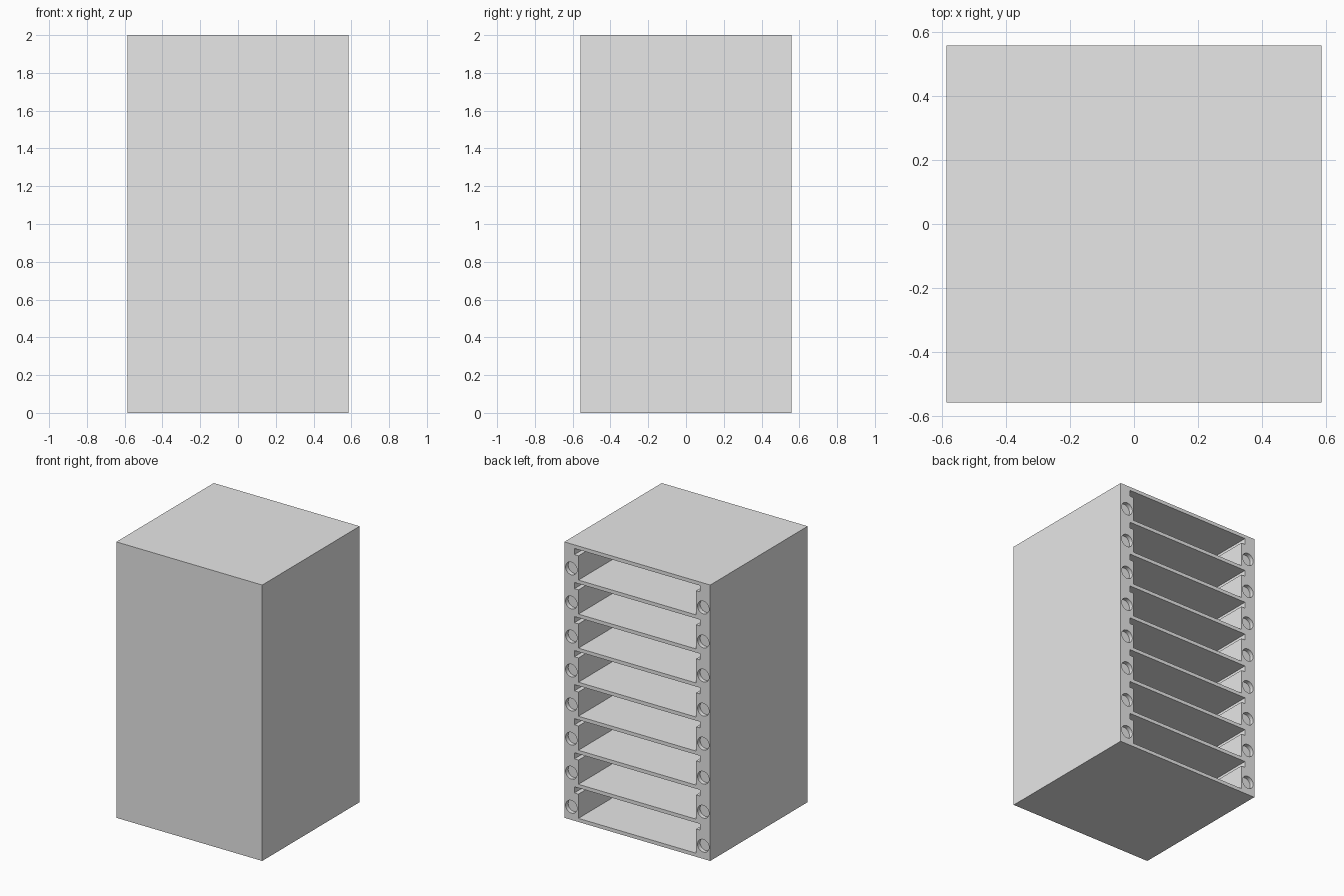
import bpy
import bmesh
from mathutils import Matrix, Vector

default = bpy.data.objects.get("Cube")
if default:
    bpy.data.objects.remove(default, do_unlink=True)

WIDTH, DEPTH, HEIGHT = 1.17, 1.116, 2.0
ROWS = 8
WALL = 0.026                       # shelves, floor, roof and front panel
PITCH = (HEIGHT - WALL) / ROWS
SLOT_HALF, RAIL_HALF = 0.472, 0.504
RAIL_HEIGHT = 0.045
HOLE_X, HOLE_Z, HOLE_RADIUS, HOLE_DEPTH = 0.529, 0.095, 0.046, 0.03
BACK, OVERSHOOT = DEPTH / 2, 0.05

grey = bpy.data.materials.new("light_grey")
grey.use_nodes = True
grey.diffuse_color = (0.8, 0.8, 0.8, 1)
grey.node_tree.nodes["Principled BSDF"].inputs["Base Color"].default_value = (0.8, 0.8, 0.8, 1)


def make_object(name, bm):
    bmesh.ops.recalc_face_normals(bm, faces=bm.faces[:])
    mesh = bpy.data.meshes.new(name)
    bm.to_mesh(mesh)
    bm.free()
    mesh.materials.append(grey)
    obj = bpy.data.objects.new(name, mesh)
    bpy.context.scene.collection.objects.link(obj)
    return obj


def add_slot(bm, bottom):
    """T-shaped drawer bay, running from the back to the front panel."""
    top = bottom + PITCH - WALL
    ledge = top - RAIL_HEIGHT
    half = [(SLOT_HALF, bottom), (SLOT_HALF, ledge), (RAIL_HALF, ledge), (RAIL_HALF, top)]
    outline = half + [(-x, z) for x, z in reversed(half)]
    start = -DEPTH / 2 + WALL
    face = bm.faces.new([bm.verts.new((x, start, z)) for x, z in outline])
    grown = bmesh.ops.extrude_face_region(bm, geom=[face])["geom"]
    moved = [v for v in grown if isinstance(v, bmesh.types.BMVert)]
    bmesh.ops.translate(bm, verts=moved, vec=Vector((0, BACK + OVERSHOOT - start, 0)))


def add_hole(bm, x, z):
    """Shallow round recess in the back edge."""
    length = HOLE_DEPTH + OVERSHOOT
    place = Matrix.Translation((x, BACK - HOLE_DEPTH + length / 2, z))
    bmesh.ops.create_cone(bm, cap_ends=True, segments=32, radius1=HOLE_RADIUS,
                          radius2=HOLE_RADIUS, depth=length,
                          matrix=place @ Matrix.Rotation(1.5707963, 4, 'X'))


# Solid cabinet block
bm = bmesh.new()
bmesh.ops.create_cube(bm, size=1, matrix=Matrix.Translation((0, 0, HEIGHT / 2))
                      @ Matrix.Diagonal((WIDTH, DEPTH, HEIGHT, 1)))
cabinet = make_object("drawer_cabinet", bm)

# Bays and round recesses for every row
bm = bmesh.new()
for row in range(ROWS):
    add_slot(bm, WALL + row * PITCH)
    for side in (-1, 1):
        add_hole(bm, side * HOLE_X, HOLE_Z + row * PITCH)
cutter = make_object("bay_cutter", bm)
cutter.hide_render = True

# Cut the bays, then drop the cutter
cut = cabinet.modifiers.new("bays", 'BOOLEAN')
cut.operation = 'DIFFERENCE'
cut.solver = 'EXACT'
cut.object = cutter
bpy.context.view_layer.update()
graph = bpy.context.evaluated_depsgraph_get()
result = bpy.data.meshes.new_from_object(cabinet.evaluated_get(graph))
cabinet.modifiers.clear()
cabinet.data = result
bpy.data.objects.remove(cutter, do_unlink=True)

# Smooth round recesses, crisp flat panels
bpy.ops.object.select_all(action='DESELECT')
cabinet.select_set(True)
bpy.context.view_layer.objects.active = cabinet
bpy.ops.object.shade_smooth_by_angle(angle=0.52)
